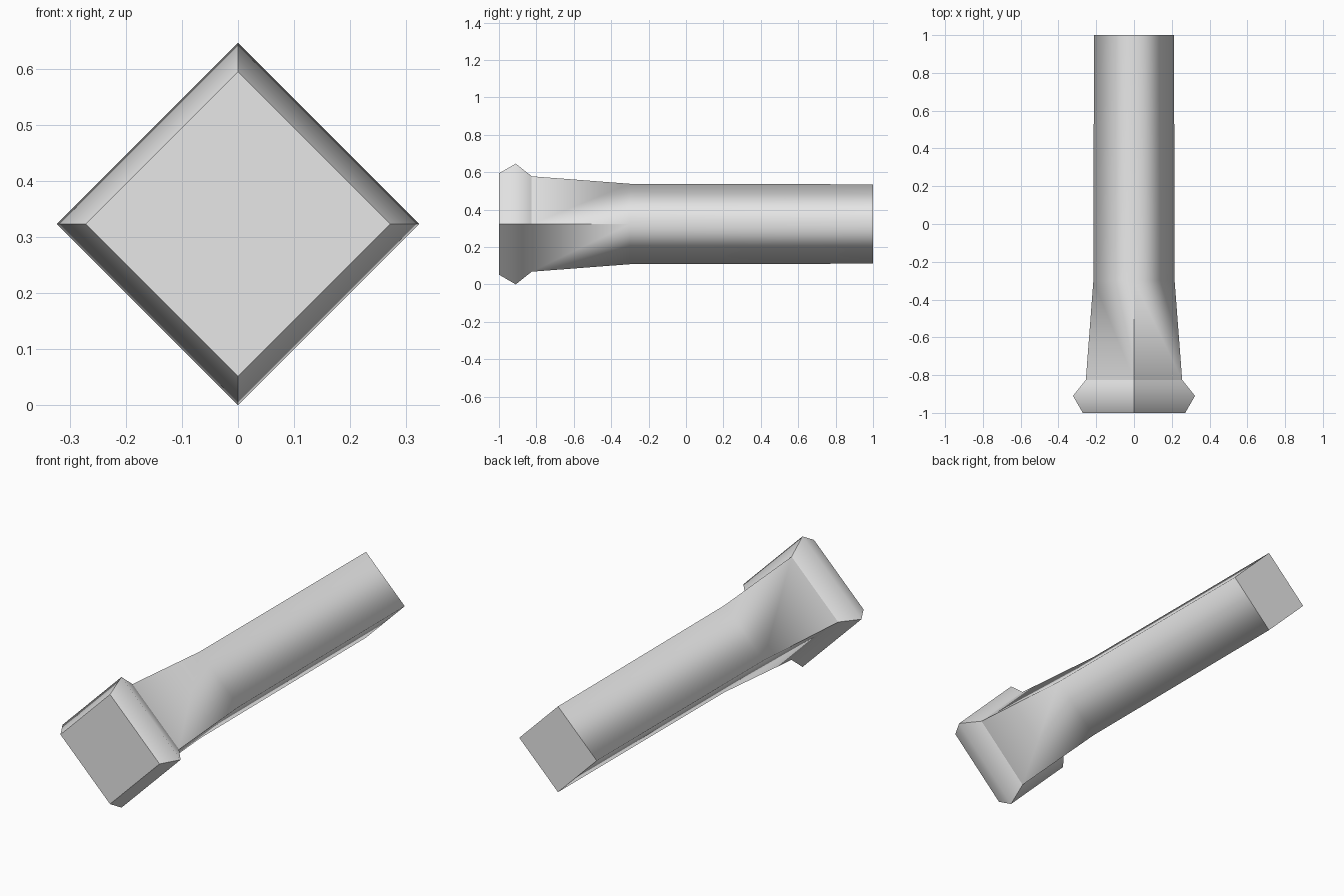
import bpy
import bmesh
import math

cube = bpy.data.objects.get("Cube")
if cube:
    bpy.data.objects.remove(cube, do_unlink=True)

# One plain grey material
grey = bpy.data.materials.new("plain_grey")
grey.use_nodes = True
color = (0.8, 0.8, 0.8, 1.0)
grey.diffuse_color = color
grey.node_tree.nodes["Principled BSDF"].inputs["Base Color"].default_value = color

CENTER_Z = 0.323
SIDES = 4

# Corner radius of the diamond section at each station along y
HEAD_FRONT, HEAD_RIM, NECK, TAPER_END, TAIL = range(5)
stations = [(-1.0, 0.271), (-0.91, 0.323), (-0.825, 0.255),
            (-0.3, 0.215), (1.0, 0.212)]

bm = bmesh.new()


def diamond(y, radius):
    angles = [i * 2 * math.pi / SIDES for i in range(SIDES)]
    return [bm.verts.new((radius * math.cos(a), y, CENTER_Z + radius * math.sin(a)))
            for a in angles]


rings = [diamond(y, r) for y, r in stations]

# Side walls of the head, flared neck and shaft
for a, b in zip(rings, rings[1:]):
    for i in range(SIDES):
        j = (i + 1) % SIDES
        bm.faces.new((a[i], a[j], b[j], b[i]))

# Flat end caps
bm.faces.new(rings[HEAD_FRONT])
bm.faces.new(rings[TAIL])
bmesh.ops.recalc_face_normals(bm, faces=bm.faces)
for face in bm.faces:
    face.smooth = True


def set_sharp(v1, v2):
    bm.edges.get((v1, v2)).smooth = False


# Crisp cap and neck outlines
for k in (HEAD_FRONT, NECK, TAIL):
    for i in range(SIDES):
        set_sharp(rings[k][i], rings[k][(i + 1) % SIDES])

# Crisp corners on head and neck, softening into the shaft
for k in range(TAPER_END):
    for i in range(SIDES):
        set_sharp(rings[k][i], rings[k + 1][i])

mesh = bpy.data.meshes.new("flared_square_bar")
bm.to_mesh(mesh)
bm.free()
mesh.materials.append(grey)
bar = bpy.data.objects.new("flared_square_bar", mesh)
bpy.context.collection.objects.link(bar)
